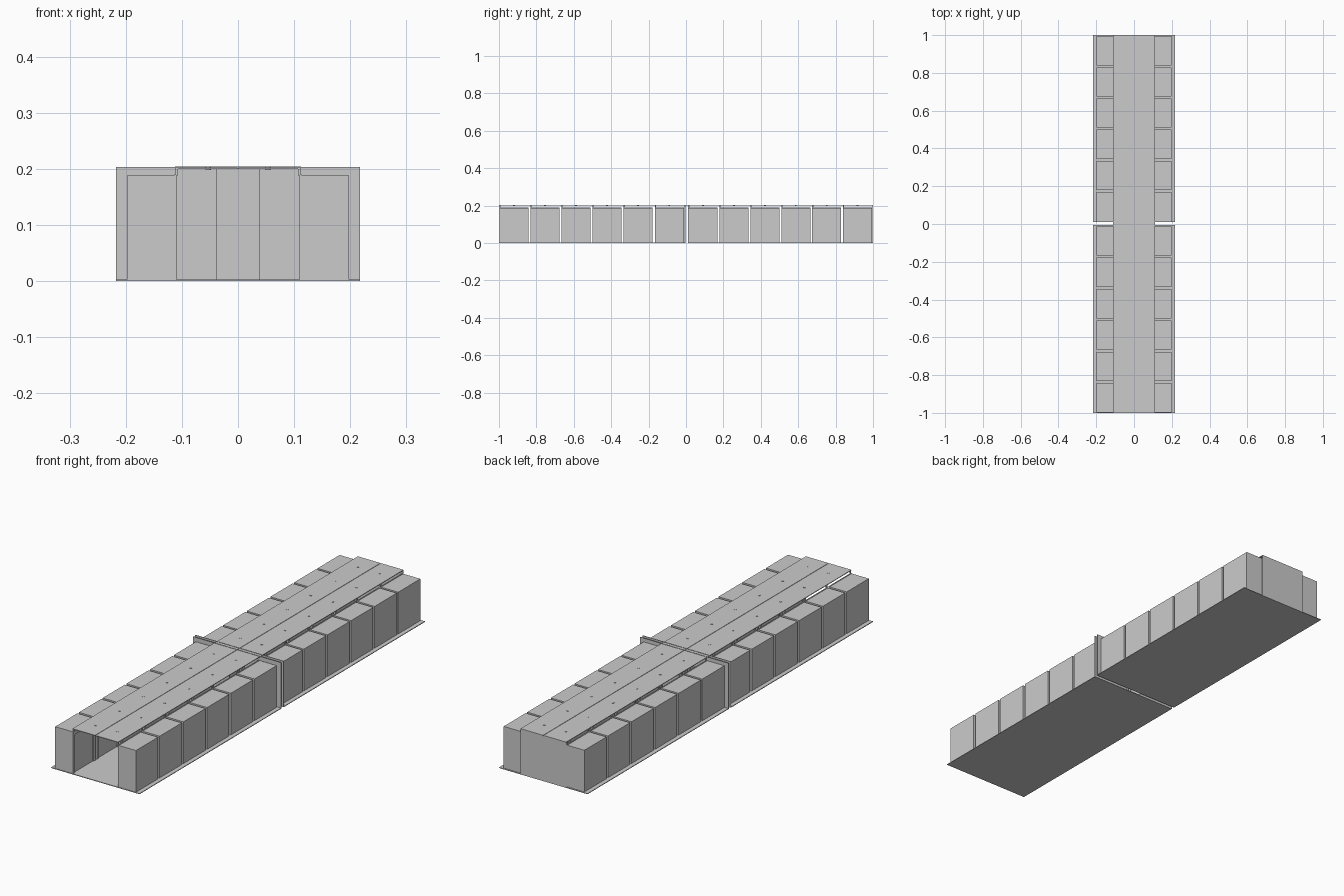
import bpy
import bmesh
from mathutils import Matrix, Vector

if "Cube" in bpy.data.objects:
    bpy.data.objects.remove(bpy.data.objects["Cube"])


def boxes(name, bounds):
    """One object made of axis-aligned boxes (x0, x1, y0, y1, z0, z1)."""
    bm = bmesh.new()
    for x0, x1, y0, y1, z0, z1 in bounds:
        centre = Vector(((x0 + x1) / 2, (y0 + y1) / 2, (z0 + z1) / 2))
        size = Vector((abs(x1 - x0), abs(y1 - y0), z1 - z0))
        bmesh.ops.create_cube(bm, size=1, matrix=Matrix.Translation(centre) @ Matrix.Diagonal(size.to_4d()))
    return finish(name, bm)


def finish(name, bm):
    mesh = bpy.data.meshes.new(name)
    bm.to_mesh(mesh)
    bm.free()
    obj = bpy.data.objects.new(name, mesh)
    bpy.context.collection.objects.link(obj)
    return obj


def mirror_x(obj):
    mod = obj.modifiers.new("mirror", 'MIRROR')
    mod.use_axis[0] = True
    return obj


FRONT = [-0.998 + i * 0.1662 for i in range(6)]
BACK = [0.014 + i * 0.1652 for i in range(6)]
UNITS = FRONT + BACK
DEPTH = 0.155

# Two floor slabs with a narrow joint between them
boxes("floor_slabs", [(-0.217, 0.217, -1, -0.004, 0, 0.003),
                      (-0.217, 0.217, 0.010, 1, 0, 0.003)])

# Side units along both edges of the corridor
mirror_x(boxes("side_units", [(0.114, 0.198, y, y + DEPTH, 0.003, 0.188) for y in UNITS]))

# Thin door posts and lintels on the corridor side of each unit
frames = []
for y in UNITS:
    frames += [(0.110, 0.114, y, y + 0.012, 0.003, 0.190),
               (0.110, 0.114, y + DEPTH - 0.012, y + DEPTH, 0.003, 0.190),
               (0.110, 0.114, y + 0.012, y + DEPTH - 0.012, 0.172, 0.190)]
mirror_x(boxes("door_frames", frames))

# Corridor roof in two long panels with a central seam
mirror_x(boxes("roof_panels", [(0.001, 0.112, -1, 1, 0.200, 0.203)]))

# Small brackets holding the roof above the door frames
mirror_x(boxes("roof_brackets", [(0.107, 0.111, y, y + 0.006, 0.188, 0.200) for y in UNITS]))

# Double cross wall at the joint, with a doorway in the middle
mirror_x(boxes("cross_walls", [(0.109, 0.217, -0.007, -0.004, 0, 0.204),
                               (0.109, 0.217, 0.010, 0.013, 0, 0.204)]))
mirror_x(boxes("doorway_leaves", [(0.037, 0.109, -0.007, -0.004, 0.003, 0.200)]))
boxes("cross_wall_caps", [(-0.112, 0.112, -0.007, -0.004, 0.200, 0.2045),
                          (-0.112, 0.112, 0.010, 0.013, 0.200, 0.2045)])

# Solid wall closing the back end of the corridor
boxes("back_wall", [(-0.113, 0.113, 0.997, 1, 0.003, 0.200)])

# Round ceiling fittings passing through the roof
bm = bmesh.new()
for y in UNITS:
    bmesh.ops.create_cone(bm, cap_ends=True, segments=12, radius1=0.005, radius2=0.005,
                          depth=0.006, matrix=Matrix.Translation((0.053, y + DEPTH / 2, 0.2015)))
mirror_x(finish("roof_fittings", bm))
